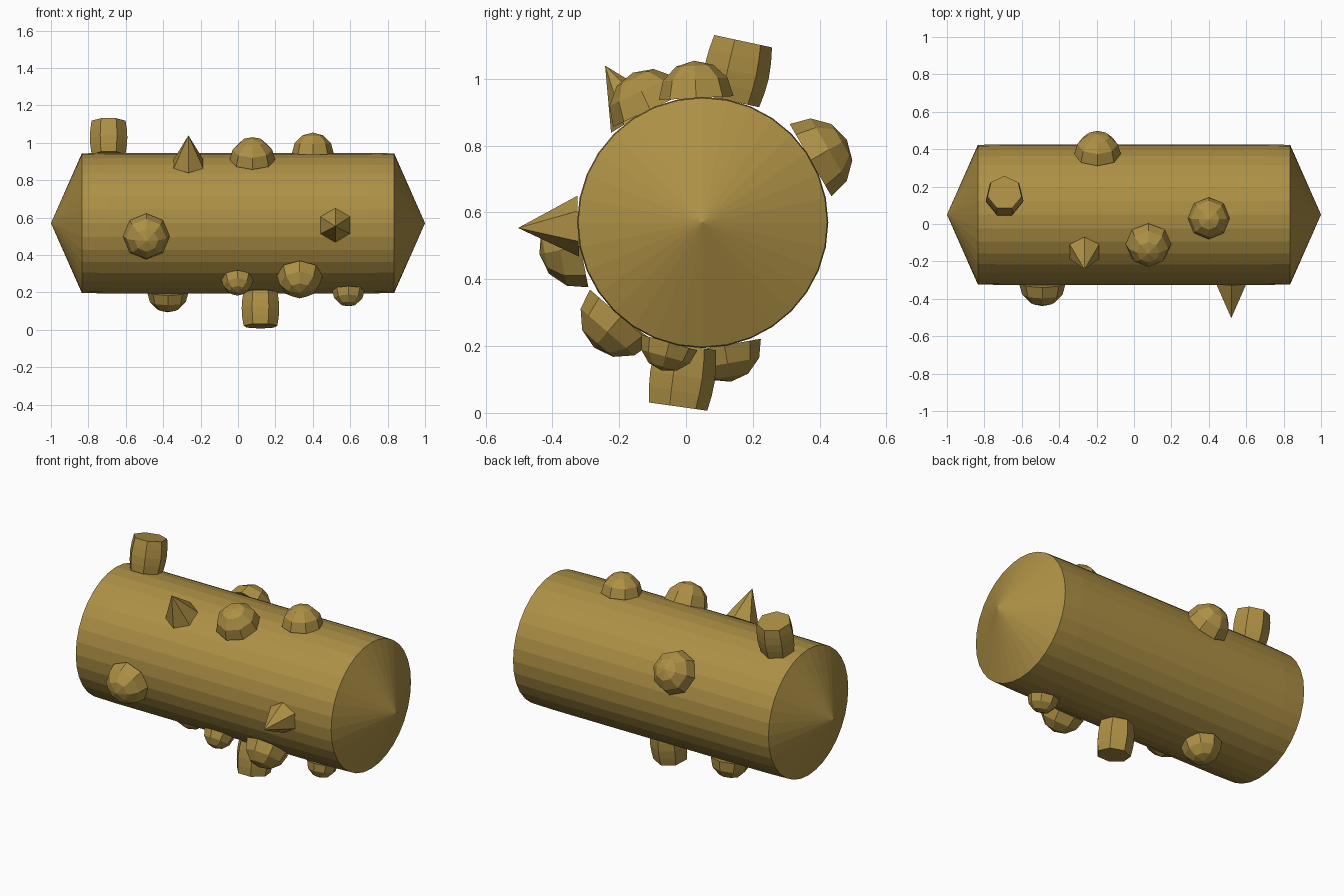
import bpy, bmesh
from math import sin, cos, pi, radians
from mathutils import Matrix

if "Cube" in bpy.data.objects:
    bpy.data.objects.remove(bpy.data.objects["Cube"])

CY, CZ, R = 0.05, 0.57, 0.373   # body axis position, distance of studs' bases

mat = bpy.data.materials.new("brass")
mat.diffuse_color = (0.42, 0.28, 0.06, 1)
mat.use_nodes = True
mat.node_tree.nodes["Principled BSDF"].inputs["Base Color"].default_value = mat.diffuse_color


def lathe(name, profile, n, matrix, phase=0.0):
    """Spin (radius, height) points round local z; zero radius makes a tip."""
    bm = bmesh.new()
    rings = []
    for r, h in profile:
        if r == 0:
            rings.append([bm.verts.new((0, 0, h))])
        else:
            rings.append([bm.verts.new((r * cos(phase + 2 * pi * i / n),
                                        r * sin(phase + 2 * pi * i / n), h)) for i in range(n)])
    for a, b in zip(rings, rings[1:]):
        for i in range(n):
            j = (i + 1) % n
            if len(a) == 1:
                bm.faces.new((a[0], b[j], b[i]))
            elif len(b) == 1:
                bm.faces.new((a[i], a[j], b[0]))
            else:
                bm.faces.new((a[i], a[j], b[j], b[i]))
    if len(rings[0]) > 1:
        bm.faces.new(rings[0][::-1])
    if len(rings[-1]) > 1:
        bm.faces.new(rings[-1])
    bm.transform(matrix)
    me = bpy.data.meshes.new(name)
    bm.to_mesh(me)
    bm.free()
    me.materials.append(mat)
    ob = bpy.data.objects.new(name, me)
    bpy.context.collection.objects.link(ob)


def on_body(x, deg):
    """Frame on the body surface: deg is measured from straight up towards +y."""
    t = radians(deg)
    return Matrix(((1, 0, 0, x),
                   (0, cos(t), sin(t), CY + R * sin(t)),
                   (0, -sin(t), cos(t), CZ + R * cos(t)),
                   (0, 0, 0, 1)))


# Main body: long drum with pointed ends
lathe("body", [(0, -1), (0.373, -0.835), (0.376, -0.7), (0.376, 0.7), (0.373, 0.835), (0, 1)], 32,
      Matrix.Translation((0, CY, CZ)) @ Matrix.Rotation(pi / 2, 4, 'Y'))

# Rounded studs: x, angle, radius
for i, (x, deg, r) in enumerate([(0.077, -25, 0.122), (0.40, -3, 0.112), (-0.49, -101, 0.125),
                                 (-0.195, 60, 0.125), (-0.375, 170, 0.111), (-0.003, -144, 0.086),
                                 (0.33, -139, 0.123), (0.59, -164.5, 0.087)]):
    lathe(f"dome_{i + 1}", [(r, 0), (r * 0.866, r * 0.5), (r * 0.5, r * 0.866), (0, r)], 8, on_body(x, deg))

# Pointed studs
for i, (x, deg) in enumerate([(-0.265, -31.9), (0.52, -91.7)]):
    lathe(f"spike_{i + 1}", [(0.091, 0), (0, 0.18)], 6, on_body(x, deg), pi / 2)

# Barrel-shaped pegs
for i, (x, deg, ph) in enumerate([(-0.692, 12.1, pi / 2), (0.12, -171.9, -pi / 2)]):
    lathe(f"barrel_peg_{i + 1}", [(0.093, 0), (0.1, 0.045), (0.103, 0.09), (0.1, 0.137), (0.093, 0.183)],
          7, on_body(x, deg), ph)
